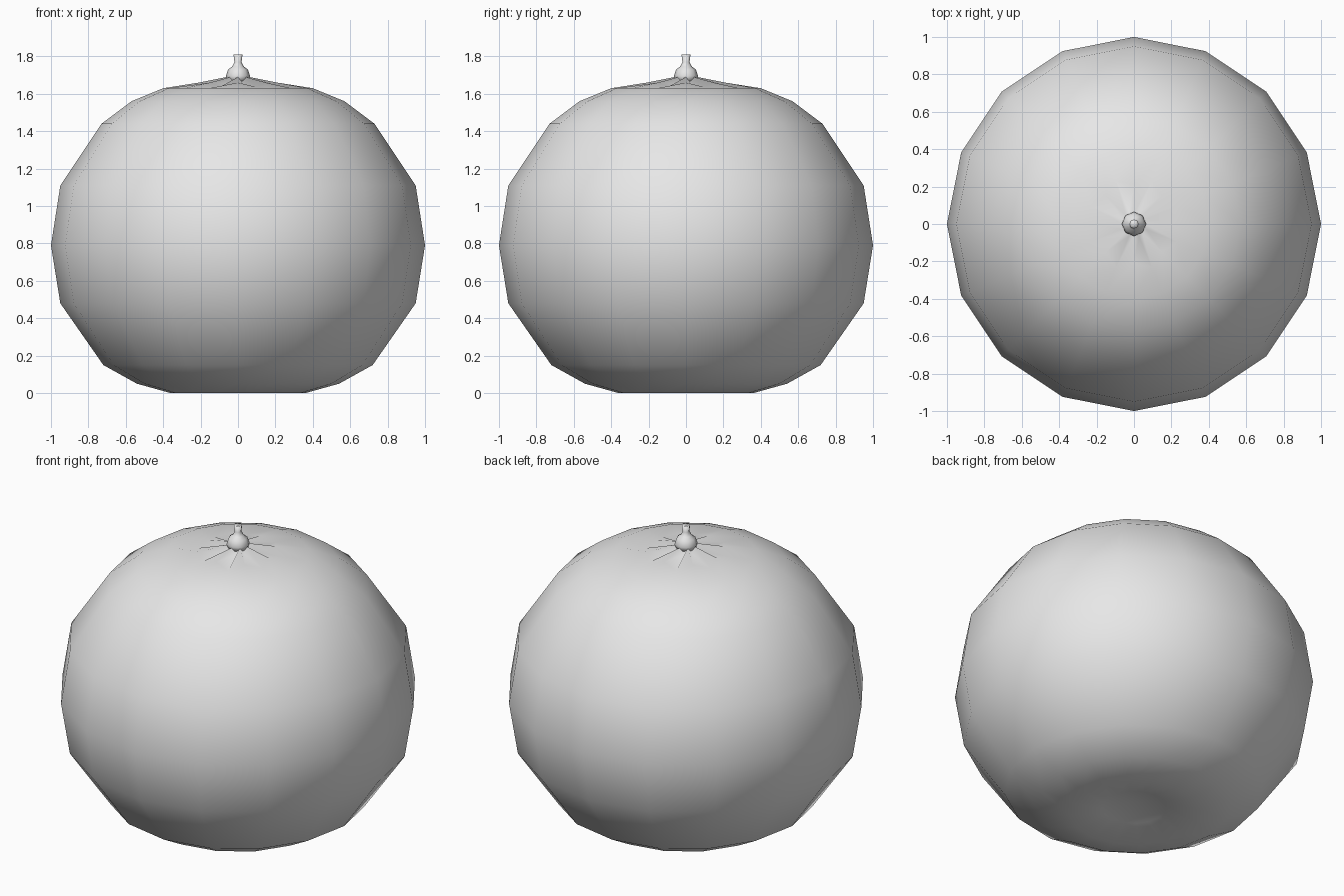
import bpy, bmesh, math

cube = bpy.data.objects.get("Cube")
if cube:
    bpy.data.objects.remove(cube, do_unlink=True)

mat = bpy.data.materials.new("light grey")
mat.use_nodes = True
grey = (0.8, 0.8, 0.8, 1)
mat.diffuse_color = grey
mat.node_tree.nodes["Principled BSDF"].inputs["Base Color"].default_value = grey


def lathe(name, profile, sides):
    """Turn (radius, z, valley radius, valley z) rings; every odd spoke uses the valley values."""
    bm = bmesh.new()
    rings = []
    for r, z, *valley in profile:
        if r == 0:
            rings.append([bm.verts.new((0, 0, z))] * sides)
            continue
        ring = []
        for i in range(sides):
            a = 2 * math.pi * i / sides
            rr, zz = valley if valley and i % 2 else (r, z)
            ring.append(bm.verts.new((rr * math.cos(a), rr * math.sin(a), zz)))
        rings.append(ring)
    for low, high in zip(rings, rings[1:]):
        for i in range(sides):
            j = (i + 1) % sides
            corners = [low[i], low[j], high[j], high[i]]
            bm.faces.new(list(dict.fromkeys(corners)))
    for f in bm.faces:
        f.smooth = True
    bmesh.ops.recalc_face_normals(bm, faces=bm.faces)
    mesh = bpy.data.meshes.new(name)
    bm.to_mesh(mesh)
    bm.free()
    mesh.materials.append(mat)
    obj = bpy.data.objects.new(name, mesh)
    bpy.context.collection.objects.link(obj)
    return obj


# Squat round body: dimpled base, bulging side, puckered crown
lathe("body", [
    (0, 0.07), (0.18, 0.035), (0.36, 0.0), (0.54, 0.05), (0.72, 0.15),
    (0.95, 0.48), (1.0, 0.79), (0.95, 1.11), (0.73, 1.44), (0.57, 1.56),
    (0.40, 1.63), (0.21, 1.66, 0.25, 1.637), (0.06, 1.69, 0.07, 1.655),
    (0, 1.69),
], 16)

# Small bulbous stem with a hollow tip
lathe("stem", [
    (0, 1.66), (0.06, 1.67), (0.065, 1.695), (0.053, 1.73), (0.032, 1.745),
    (0.019, 1.77), (0.024, 1.81), (0, 1.80),
], 8)
